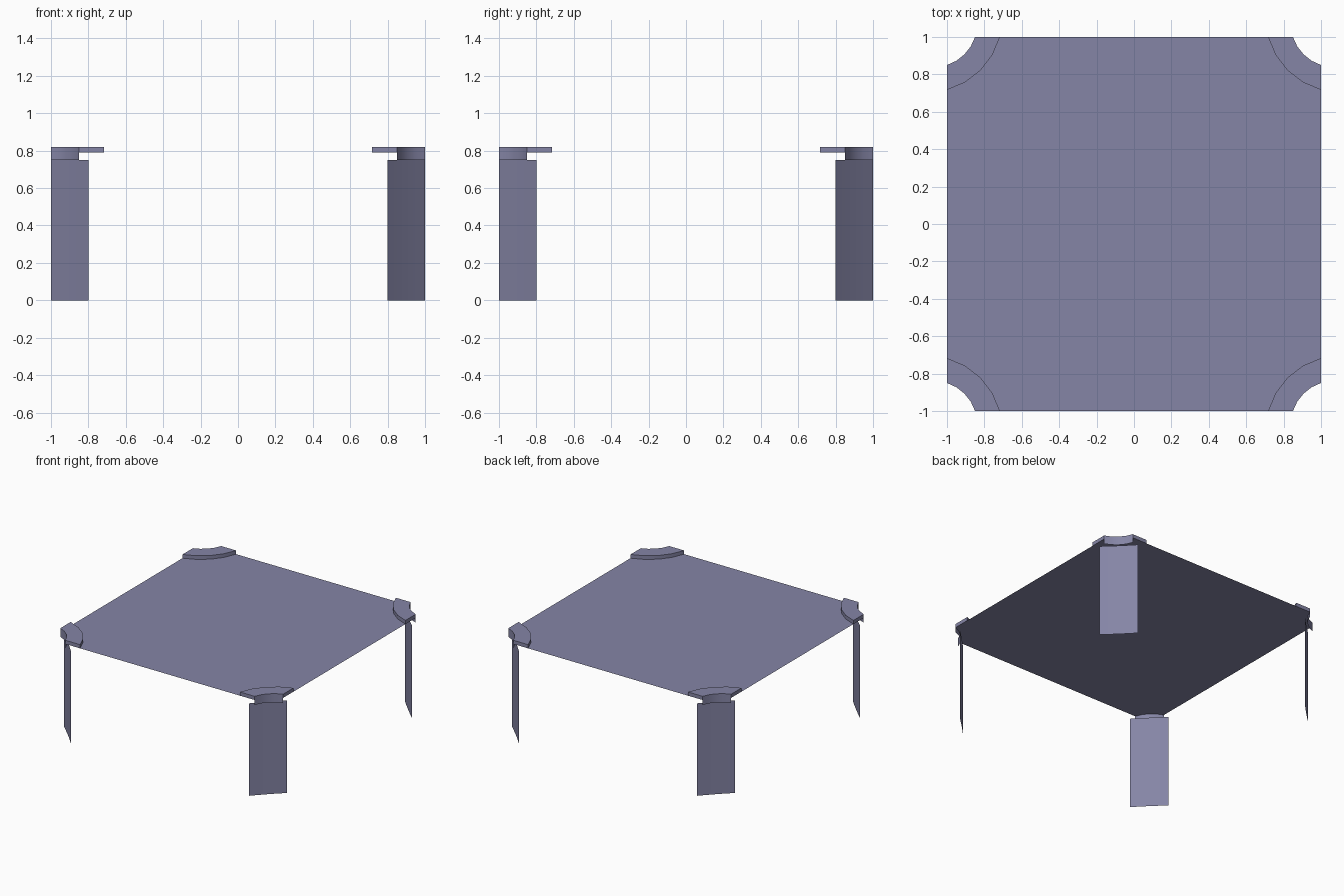
import bpy, bmesh, math
from mathutils import Vector

cube = bpy.data.objects.get("Cube")
if cube:
    bpy.data.objects.remove(cube)

mat = bpy.data.materials.new("slate_violet")
mat.use_nodes = True
COLOR = (0.235, 0.235, 0.38, 1)
mat.diffuse_color = COLOR
mat.node_tree.nodes["Principled BSDF"].inputs["Base Color"].default_value = COLOR

LEG_TOP, PLATE_LOW, PLATE_TOP = 0.75, 0.79, 0.82
CORNERS = ("front_right", "front_left", "back_left", "back_right")


def arc(reach, sag, quarter, steps=4):
    """Shallow arc cutting a corner, bulging toward the table centre."""
    half = reach / math.sqrt(2)
    radius = (half ** 2 + sag ** 2) / (2 * sag)
    spread = math.asin(half / radius)
    inward = Vector((1, 1)).normalized()
    across = Vector((1, -1)).normalized()
    centre = Vector((-1, -1)) + inward * (half + sag - radius)
    turn = quarter * math.pi / 2
    points = []
    for i in range(steps + 1):
        a = spread * (2 * i / steps - 1)
        p = centre + radius * (math.cos(a) * inward + math.sin(a) * across)
        points.append(Vector((p.x * math.cos(turn) - p.y * math.sin(turn),
                              p.x * math.sin(turn) + p.y * math.cos(turn))))
    return points


def row(bm, points, z):
    return [bm.verts.new((p.x, p.y, z)) for p in points]


def strip(bm, a, b):
    for i in range(len(a) - 1):
        bm.faces.new((a[i], a[i + 1], b[i + 1], b[i]))


def finish(bm, name):
    mesh = bpy.data.meshes.new(name)
    bm.to_mesh(mesh)
    bm.free()
    mesh.materials.append(mat)
    obj = bpy.data.objects.new(name, mesh)
    bpy.context.collection.objects.link(obj)
    bpy.ops.object.select_all(action="DESELECT")
    obj.select_set(True)
    bpy.context.view_layer.objects.active = obj
    bpy.ops.object.shade_smooth_by_angle(angle=math.radians(30))


# Thin table top ending at the corner brackets
bm = bmesh.new()
outline = [p for q in range(4) for p in arc(0.283, 0.053, q)]
bm.faces.new(row(bm, outline, PLATE_LOW))
finish(bm, "table_top")

for q, name in enumerate(CORNERS):
    # Curved bracket: flat plate with a skirt below its inner edge
    bm = bmesh.new()
    inner, outer = arc(0.15, 0.026, q), arc(0.283, 0.053, q)
    inner_top, outer_top = row(bm, inner, PLATE_TOP), row(bm, outer, PLATE_TOP)
    inner_low, outer_low = row(bm, inner, PLATE_LOW), row(bm, outer, PLATE_LOW)
    skirt = row(bm, inner, LEG_TOP)
    strip(bm, inner_top, outer_top)
    strip(bm, outer_top, outer_low)
    strip(bm, outer_low, inner_low)
    strip(bm, inner_low, inner_top)
    for i in (0, -1):
        bm.faces.new((inner_top[i], outer_top[i], outer_low[i], inner_low[i]))
    strip(bm, skirt, inner_low)
    bmesh.ops.recalc_face_normals(bm, faces=bm.faces)
    finish(bm, name + "_bracket")

    # Thin, almost flat leg panel facing the corner
    bm = bmesh.new()
    bow = arc(0.2, 0.003, q)
    strip(bm, row(bm, bow, LEG_TOP), row(bm, bow, 0))
    finish(bm, name + "_leg")
